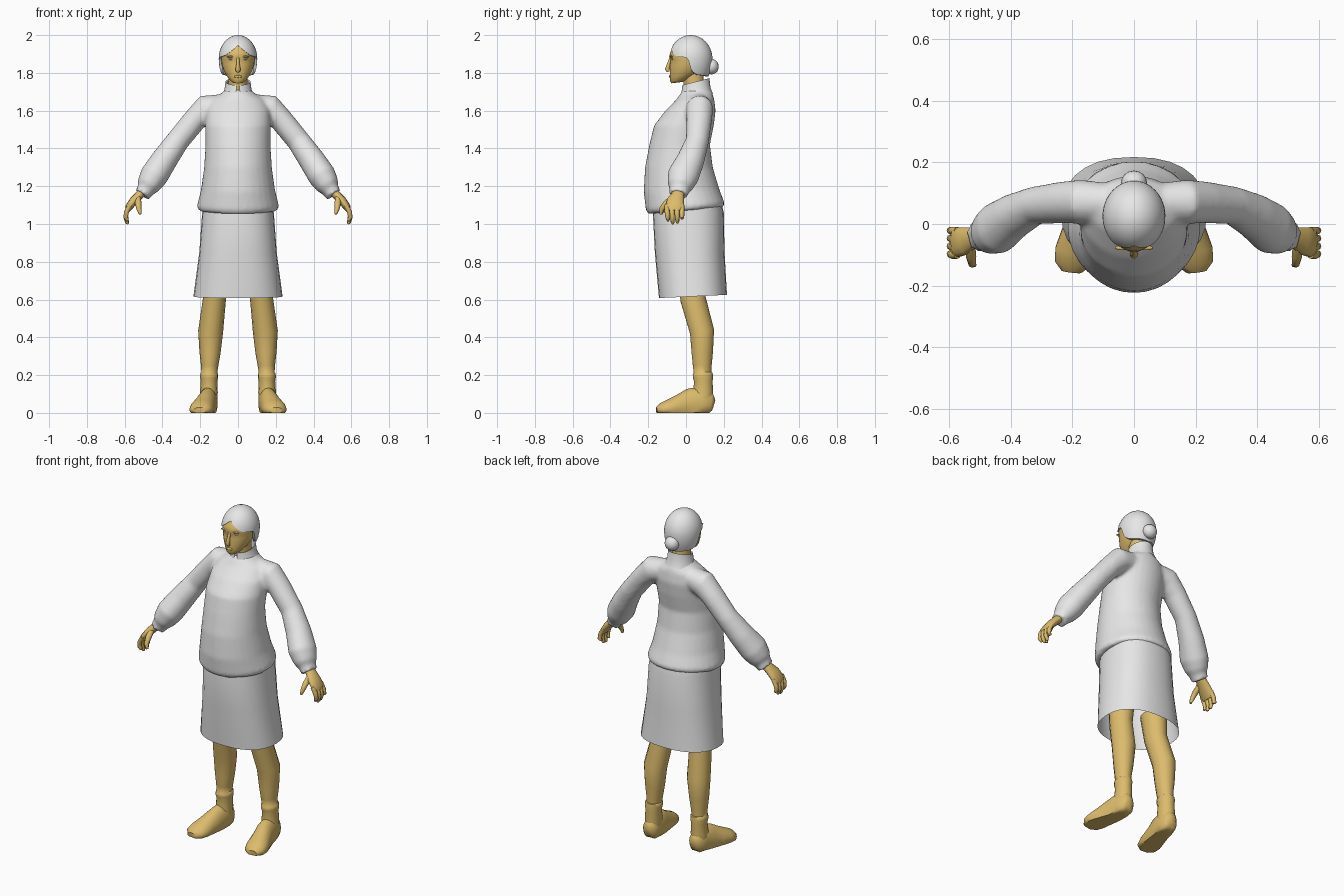
import bpy, bmesh, math
from mathutils import Vector

if "Cube" in bpy.data.objects:
    bpy.data.objects.remove(bpy.data.objects["Cube"])


def material(name, rgb):
    m = bpy.data.materials.new(name)
    m.diffuse_color = (*rgb, 1)
    m.use_nodes = True
    m.node_tree.nodes["Principled BSDF"].inputs["Base Color"].default_value = m.diffuse_color
    return m


GREY = material("light_grey", (0.8, 0.8, 0.8))
SKIN = material("golden_skin", (0.72, 0.50, 0.15))


def loft(bm, rings, start=True, end=True):
    """Skin a list of closed rings, with optional end caps."""
    vs = [[bm.verts.new(p) for p in r] for r in rings]
    n = len(vs[0])
    for a, b in zip(vs, vs[1:]):
        for i in range(n):
            bm.faces.new((a[i], a[(i + 1) % n], b[(i + 1) % n], b[i]))
    if start:
        bm.faces.new(vs[0][::-1])
    if end:
        bm.faces.new(vs[-1])


def level_rings(rows, n=24, power=2.0):
    """Rows of (front z, back z, half width, front y, back y)."""
    rings = []
    for zf, zb, hw, yf, yb in rows:
        ring = []
        for i in range(n):
            a = 2 * math.pi * i / n - math.pi / 2
            c, s = math.cos(a), math.sin(a)
            c = math.copysign(abs(c) ** (2 / power), c)
            s = math.copysign(abs(s) ** (2 / power), s)
            ring.append(Vector((hw * c, (yf + yb) / 2 + (yb - yf) / 2 * s,
                                zf + (zb - zf) * (s + 1) / 2)))
        rings.append(ring)
    return rings


def tube_rings(pts, n=14, ref=(0, 1, 0), side=1):
    """Points of (x, y, z, radius across, radius along the ref axis)."""
    cs = [Vector((p[0] * side, p[1], p[2])) for p in pts]
    rings = []
    for i, p in enumerate(pts):
        t = (cs[min(i + 1, len(cs) - 1)] - cs[max(i - 1, 0)]).normalized()
        r = Vector(ref)
        v = (r - t * r.dot(t)).normalized()
        u = t.cross(v)
        ring = []
        for k in range(n):
            a = 2 * math.pi * k / n
            q = cs[i] + u * (p[3] * math.cos(a)) + v * (p[4] * math.sin(a))
            q.z = max(q.z, 0)
            ring.append(q)
        rings.append(ring)
    return rings


def finish(name, bm, mat, mirror=False, angle=50):
    bmesh.ops.remove_doubles(bm, verts=bm.verts, dist=1e-5)
    bmesh.ops.recalc_face_normals(bm, faces=bm.faces)
    me = bpy.data.meshes.new(name)
    bm.to_mesh(me)
    bm.free()
    ob = bpy.data.objects.new(name, me)
    bpy.context.collection.objects.link(ob)
    me.materials.append(mat)
    bpy.ops.object.select_all(action='DESELECT')
    ob.select_set(True)
    bpy.context.view_layer.objects.active = ob
    bpy.ops.object.shade_smooth_by_angle(angle=math.radians(angle))
    if mirror:
        ob.modifiers.new("mirror", 'MIRROR')
    return ob


def tube(name, pts, mat, mirror=True, **kw):
    bm = bmesh.new()
    loft(bm, tube_rings(pts, **kw))
    return finish(name, bm, mat, mirror)


def ball(name, loc, radii, mat, mirror=False):
    bm = bmesh.new()
    bmesh.ops.create_uvsphere(bm, u_segments=16, v_segments=10, radius=1)
    for v in bm.verts:
        v.co = Vector(loc) + Vector([c * r for c, r in zip(v.co, radii)])
    return finish(name, bm, mat, mirror)


# sweater: body and both sleeves fused into one surface
bm = bmesh.new()
loft(bm, level_rings([
    (1.053, 1.09, .208, -.2, .2), (1.075, 1.11, .218, -.213, .205),
    (1.17, 1.18, .197, -.224, .178), (1.3, 1.3, .179, -.217, .142),
    (1.42, 1.42, .172, -.194, .127), (1.52, 1.52, .174, -.17, .147),
    (1.6, 1.6, .17, -.11, .157), (1.66, 1.66, .14, -.05, .15),
    (1.69, 1.69, .09, -.03, .14), (1.71, 1.71, .07, -.015, .125)], 32))
SLEEVE = [(.06, .07, 1.63, .06, .06), (.17, .072, 1.61, .075, .072),
          (.23, .07, 1.55, .063, .068), (.32, .06, 1.44, .062, .062),
          (.39, .025, 1.34, .07, .074), (.445, -.015, 1.255, .075, .085),
          (.475, -.03, 1.205, .063, .07), (.49, -.035, 1.18, .046, .052),
          (.508, -.04, 1.155, .044, .052)]
for s in (1, -1):
    loft(bm, tube_rings(SLEEVE, side=s, n=18))
sweater = finish("sweater", bm, GREY)
rm = sweater.modifiers.new("fuse", 'REMESH')
rm.mode, rm.voxel_size, rm.use_smooth_shade = 'VOXEL', .011, True
sm = sweater.modifiers.new("soften", 'SMOOTH')
sm.factor, sm.iterations = .5, 5

# standing collar with a front notch
bm = bmesh.new()
loft(bm, level_rings([
    (1.665, 1.69, .088, -.03, .143), (1.70, 1.72, .072, -.024, .13),
    (1.735, 1.772, .066, -.02, .124), (1.732, 1.768, .058, -.012, .116),
    (1.68, 1.70, .058, -.005, .11)], 48), False, False)
notch = [f for f in bm.faces if f.calc_center_median().y < 0
         and abs(f.calc_center_median().x) < .008 and f.calc_center_median().z > 1.67]
bmesh.ops.delete(bm, geom=notch, context='FACES')
finish("collar", bm, GREY)

# skirt, open at the hem
bm = bmesh.new()
loft(bm, level_rings([
    (1.12, 1.12, .183, -.165, .185), (1.05, 1.06, .19, -.175, .2),
    (.85, .85, .205, -.165, .204), (.608, .625, .236, -.143, .217)], 28, 2.35),
    True, False)
finish("skirt", bm, GREY)

# legs with a sock band at the ankle
tube("leg", [(.115, .03, .75, .07, .08), (.125, .038, .6, .061, .069),
             (.145, .085, .43, .066, .066), (.148, .086, .32, .056, .058),
             (.15, .086, .25, .046, .051), (.152, .088, .213, .042, .048),
             (.152, .088, .208, .047, .054), (.153, .09, .19, .048, .055),
             (.153, .092, .165, .044, .05), (.154, .09, .11, .047, .055),
             (.156, .088, .06, .046, .055)], SKIN)

# feet, flat underneath and turned slightly outward
tube("foot", [(.152, .146, .04, .03, .025), (.153, .13, .045, .065, .042),
              (.157, .08, .05, .09, .05), (.165, .02, .04, .088, .052),
              (.18, -.04, .028, .067, .059), (.192, -.09, .02, .052, .065),
              (.2, -.13, .016, .037, .058), (.203, -.155, .012, .018, .032)],
     SKIN, ref=(1, 0, 0), n=18)

# hands: palm, four curled fingers and a thumb
tube("palm", [(.495, -.037, 1.18, .026, .032), (.52, -.043, 1.155, .024, .034),
              (.55, -.055, 1.125, .023, .046), (.577, -.06, 1.09, .02, .05),
              (.585, -.06, 1.07, .013, .044)], SKIN)
for i, (y, tip) in enumerate([(-.1, 1.015), (-.074, 1.0), (-.048, 1.004), (-.022, 1.025)]):
    tube("finger_%d" % (i + 1),
         [(.572, y, 1.1, .012, .013), (.59, y, 1.065, .013, .013),
          (.595, y * .97, 1.035, .012, .012), (.587, y * .95, tip + .008, .01, .01),
          (.583, y * .95, tip, .005, .005)], SKIN, n=8)
tube("thumb", [(.53, -.07, 1.14, .016, .016), (.528, -.105, 1.11, .017, .016),
               (.525, -.128, 1.08, .013, .014), (.517, -.132, 1.052, .007, .008)],
     SKIN, n=8)

# neck and head
tube("neck", [(0, .055, 1.67, .054, .055), (0, .04, 1.75, .05, .055),
              (0, .035, 1.83, .052, .06)], SKIN, mirror=False)
bm = bmesh.new()
loft(bm, level_rings([
    (1.745, 1.752, .026, -.076, -.02), (1.755, 1.765, .042, -.084, .02),
    (1.778, 1.79, .06, -.086, .06), (1.81, 1.81, .075, -.086, .09),
    (1.845, 1.845, .086, -.085, .11), (1.87, 1.87, .089, -.082, .12),
    (1.885, 1.885, .09, -.089, .12), (1.91, 1.91, .087, -.083, .115),
    (1.945, 1.945, .07, -.062, .1), (1.975, 1.975, .04, -.03, .07)], 28))
finish("head", bm, SKIN)

# face features
tube("nose", [(0, -.08, 1.882, .007, .007), (0, -.092, 1.845, .009, .01),
              (0, -.099, 1.818, .014, .013), (0, -.094, 1.806, .011, .008)],
     SKIN, mirror=False, n=10)
ball("lips", (0, -.084, 1.781), (.022, .007, .007), SKIN)
ball("brow", (.037, -.077, 1.886), (.025, .008, .005), SKIN, True)
ball("eye", (.037, -.073, 1.873), (.014, .005, .004), GREY, True)

# hair cap: every column runs from the crown down to the hairline
HAIRLINE = [(0, 1.945), (20, 1.918), (40, 1.893), (65, 1.885), (82, 1.88),
            (92, 1.81), (110, 1.79), (180, 1.78)]


def hairline(deg):
    for (a, za), (b, zb) in zip(HAIRLINE, HAIRLINE[1:]):
        if deg <= b:
            return za + (zb - za) * (deg - a) / (b - a)
    return HAIRLINE[-1][1]


def hair_point(deg, t, k=1.0):
    d = hairline(min(deg, 360 - deg)) - 1.875
    phi = t * math.acos(d / (.125 if d > 0 else .16))
    c, s, a = math.cos(phi), math.sin(phi) * k, math.radians(deg)
    return Vector((.102 * s * math.sin(a), .025 - .115 * s * math.cos(a),
                   1.875 + c * (.125 if c > 0 else .16)))


bm = bmesh.new()
rows = [(j / 12, 1.0) for j in range(13)] + [(1.0, .85)]
N = 60
loft(bm, [[hair_point(360 * i / N, t, k) for i in range(N)] for t, k in rows],
     False, False)
bmesh.ops.dissolve_degenerate(bm, edges=bm.edges, dist=1e-5)
finish("hair", bm, GREY)
ball("hair_bun", (0, .135, 1.833), (.042, .038, .041), GREY)
